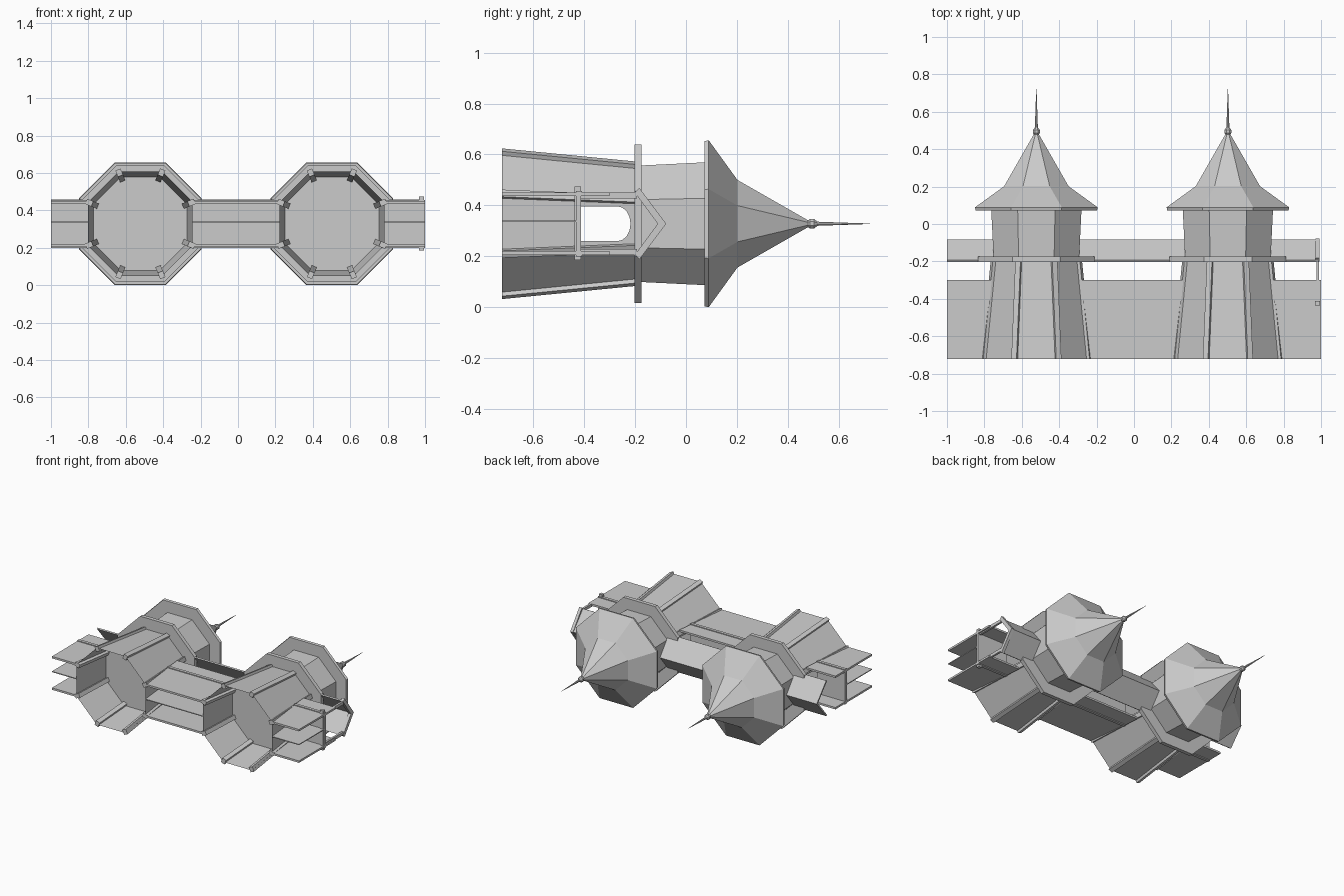
import bpy, bmesh, math
from mathutils import Vector

cube = bpy.data.objects.get("Cube")
if cube:
    bpy.data.objects.remove(cube, do_unlink=True)

stone = bpy.data.materials.new("plain_grey")
stone.use_nodes = True
GREY = (0.6, 0.6, 0.6, 1)
stone.diffuse_color = GREY
stone.node_tree.nodes["Principled BSDF"].inputs["Base Color"].default_value = GREY

C = 0.328                      # height of the tower axis
CENTRES = {"right": -0.522, "left": 0.502}
BASE, FLOOR, GALLERY, EAVE = -0.73, -0.43, -0.2, 0.065
HALF_SIDE = math.tan(math.pi / 8)


def finish(name, bm):
    bmesh.ops.remove_doubles(bm, verts=bm.verts, dist=1e-5)
    bmesh.ops.recalc_face_normals(bm, faces=bm.faces)
    mesh = bpy.data.meshes.new(name)
    bm.to_mesh(mesh)
    bm.free()
    mesh.materials.append(stone)
    ob = bpy.data.objects.new(name, mesh)
    ob.location.y = 0.007
    bpy.context.collection.objects.link(ob)
    return ob


def face(bm, pts):
    return bm.faces.new([bm.verts.new(p) for p in pts])


def skin(bm, rings, caps=True, loop=False):
    """Join equal rings of points with quads."""
    pairs = list(zip(rings, rings[1:]))
    if loop:
        pairs.append((rings[-1], rings[0]))
    for a, b in pairs:
        for i in range(len(a)):
            j = (i + 1) % len(a)
            face(bm, [a[i], a[j], b[j], b[i]])
    if caps and not loop:
        face(bm, rings[0])
        face(bm, rings[-1])


def octagon(cx, y, apothem):
    r = apothem / math.cos(math.pi / 8)
    angles = [math.pi / 8 + k * math.pi / 4 for k in range(8)]
    return [Vector((cx + r * math.cos(a), y, C + r * math.sin(a))) for a in angles]


def wall_radius(y):
    """Apothem of the sloping lower wall."""
    t = (y - BASE) / (GALLERY - BASE)
    return 0.28 + t * (0.228 - 0.28)


def box(bm, x, y, z):
    skin(bm, [[(x[0], v, z[0]), (x[1], v, z[0]), (x[1], v, z[1]), (x[0], v, z[1])] for v in y])


def doorway_side(bm, cx, sign):
    """Tower side with an arched opening."""
    def p(y, dz):
        return Vector((cx + sign * wall_radius(y), y, C + dz))

    def corner(y, s):
        return p(y, s * wall_radius(y) * HALF_SIDE)
    sill, spring, w, rise = -0.42, -0.275, 0.068, 0.05
    foot = [corner(sill, -1), p(sill, -w)]
    arch = []
    for i in range(9):
        a = math.pi * i / 8
        arch.append(p(spring + rise * math.sin(a), -w * math.cos(a)))
    foot_b = [p(sill, w), corner(sill, 1)]
    face(bm, [corner(BASE, -1)] + foot + foot_b + [corner(BASE, 1)])
    face(bm, foot + arch + foot_b + [corner(GALLERY, 1), corner(GALLERY, -1)])


def tower(side, cx):
    # Sloping lower walls, doorways on the bridge sides
    bm = bmesh.new()
    low, high = octagon(cx, BASE, wall_radius(BASE)), octagon(cx, GALLERY, wall_radius(GALLERY))
    for k in range(8):
        j = (k + 1) % 8
        if k in (3, 7):
            doorway_side(bm, cx, 1 if k == 7 else -1)
        else:
            face(bm, [low[k], low[j], high[j], high[k]])
    finish(side + "_tower_lower_wall", bm)

    # Floor inside the tower
    bm = bmesh.new()
    face(bm, octagon(cx, FLOOR, wall_radius(FLOOR)))
    finish(side + "_tower_floor", bm)

    # Upper chamber
    bm = bmesh.new()
    skin(bm, [octagon(cx, GALLERY, 0.228), octagon(cx, EAVE, 0.241)], caps=False)
    finish(side + "_tower_upper_wall", bm)

    # Corner ribs
    bm = bmesh.new()
    for k in range(8):
        a = math.pi / 8 + k * math.pi / 4
        out = Vector((math.cos(a), 0, math.sin(a)))
        across = Vector((-math.sin(a), 0, math.cos(a)))
        rings = []
        for y in (BASE, GALLERY):
            v = octagon(cx, y, wall_radius(y))[k]
            rings.append([v + out * o + across * t for o, t in
                          ((-0.025, -0.015), (0.011, -0.015), (0.011, 0.015), (-0.025, 0.015))])
        skin(bm, rings)
    finish(side + "_tower_ribs", bm)

    # Gallery ring
    bm = bmesh.new()
    skin(bm, [octagon(cx, y, r) for y, r in
              ((-0.21, 0.222), (-0.21, 0.311), (-0.182, 0.311), (-0.182, 0.222))], loop=True)
    finish(side + "_gallery_ring", bm)

    # Flared roof
    bm = bmesh.new()
    skin(bm, [octagon(cx, y, r) for y, r in
              ((EAVE, 0.24), (EAVE, 0.324), (0.082, 0.328), (0.195, 0.172), (0.475, 0.012))])
    finish(side + "_roof", bm)

    # Finial and spike
    bm = bmesh.new()
    skin(bm, [octagon(cx, y, r) for y, r in
              ((0.47, 0.012), (0.48, 0.019), (0.495, 0.019), (0.51, 0.008), (0.715, 0.001))])
    finish(side + "_finial", bm)


for side, cx in CENTRES.items():
    tower(side, cx)

# Each bridge span: open ends have fixed x, other ends follow a tower wall
R, L = CENTRES["right"], CENTRES["left"]
SPANS = {
    "right_wing": (lambda y: -1.0, lambda y: R - wall_radius(y)),
    "middle_bridge": (lambda y: R + wall_radius(y), lambda y: L - wall_radius(y)),
    "left_wing": (lambda y: L + wall_radius(y), lambda y: 1.0),
}


def slab(bm, span, y0, y1, z0, z1):
    a, b = span
    skin(bm, [[(a(y), y, z0), (b(y), y, z0), (b(y), y, z1), (a(y), y, z1)] for y in (y0, y1)])


HALF, EDGE, RIDGE = 0.122, 0.13, -0.09
for name, span in SPANS.items():
    # Side walls rising into parapets, with a string course
    bm = bmesh.new()
    for s in (-1, 1):
        slab(bm, span, BASE, -0.307, C + s * (HALF - 0.014), C + s * HALF)
        slab(bm, span, -0.438, -0.416, C + s * (HALF - 0.005), C + s * (HALF + 0.006))
    finish(name + "_side_walls", bm)

    # Deck and the thin web below it
    bm = bmesh.new()
    slab(bm, span, -0.438, -0.42, C - HALF + 0.01, C + HALF - 0.01)
    slab(bm, span, BASE, -0.438, C + 0.007, C + 0.013)
    finish(name + "_deck", bm)

    # Gabled roof sheets
    bm = bmesh.new()
    x0 = span[0](GALLERY)
    x1 = min(span[1](GALLERY), 0.985)
    section = [(-0.2, -EDGE), (RIDGE, 0), (-0.2, EDGE), (-0.21, EDGE - 0.005),
               (RIDGE - 0.015, 0), (-0.21, 0.005 - EDGE)]
    skin(bm, [[(x, y, C + z) for y, z in section] for x in (x0, x1)])
    finish(name + "_roof", bm)

# Timber frame on the left end
X = (0.968, 0.994)
bm = bmesh.new()
box(bm, X, (-0.444, -0.42), (C - 0.143, C + 0.147))
finish("frame_crossbar", bm)
bm = bmesh.new()
for s in (-1, 1):
    box(bm, (0.975, 0.99), (-0.42, -0.2), sorted((C + s * 0.1, C + s * 0.122)))
finish("frame_posts", bm)
bm = bmesh.new()
for s in (-1, 1):
    arm = [(-0.19, 0.14), (-0.085, 0), (-0.118, 0), (-0.208, 0.122)]
    skin(bm, [[(x, y, C + s * z) for y, z in arm] for x in (0.97, 0.992)])
finish("frame_rafters", bm)
